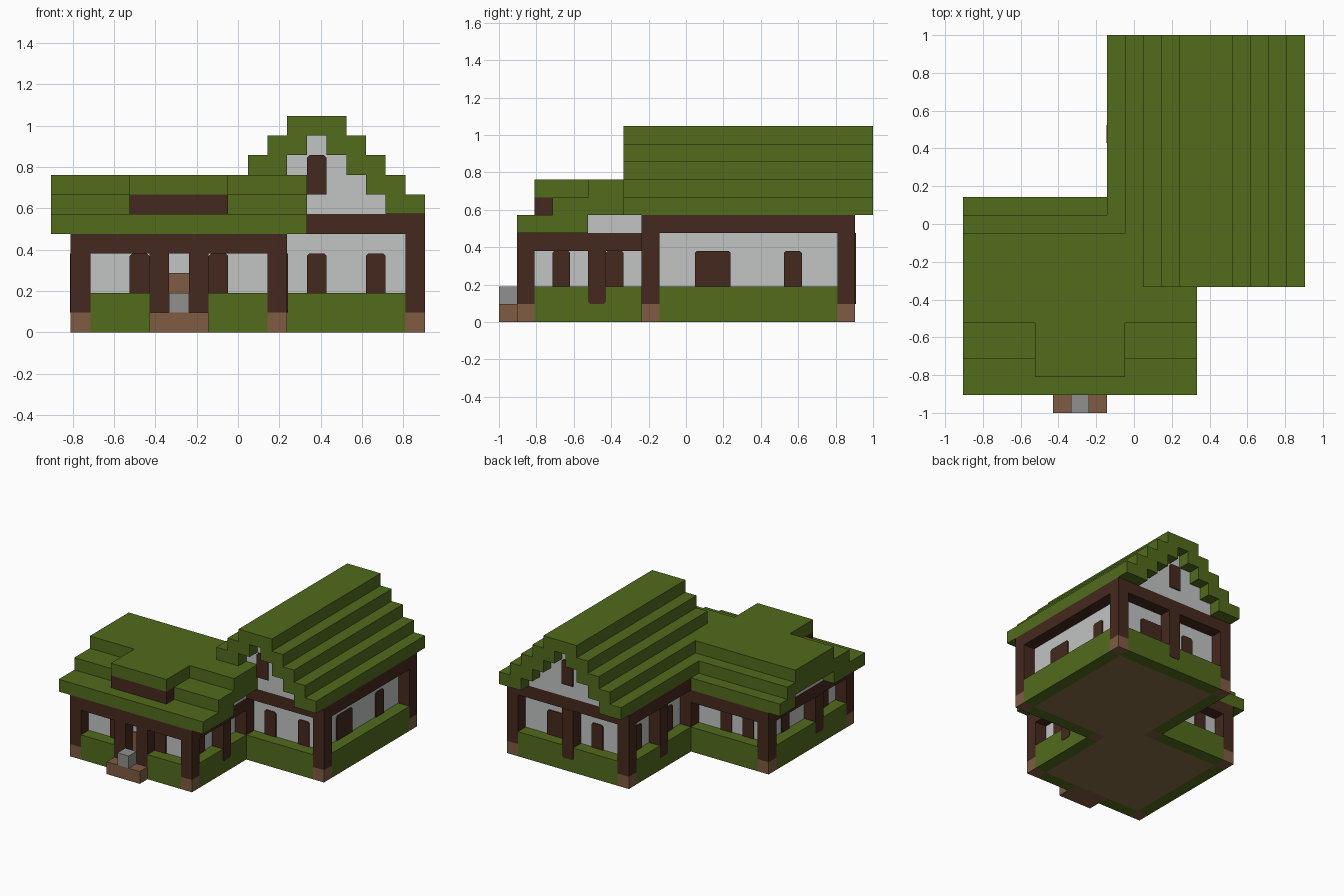
import bpy, bmesh
from mathutils import Vector

if "Cube" in bpy.data.objects:
    bpy.data.objects.remove(bpy.data.objects["Cube"])

U = 2 / 21  # one building block


def material(name, r, g, b):
    m = bpy.data.materials.new(name)
    m.use_nodes = True
    rgba = [(c / 255) ** 2.2 for c in (r, g, b)] + [1]
    m.diffuse_color = rgba
    m.node_tree.nodes["Principled BSDF"].inputs["Base Color"].default_value = rgba
    return m


GREEN = material("moss_green", 83, 106, 34)
DARK = material("dark_timber", 71, 45, 35)
BROWN = material("clay_brown", 127, 92, 68)
WHITE = material("pale_plaster", 192, 195, 194)
GREY = material("stone_grey", 142, 143, 141)
EARTH = material("earth_floor", 136, 108, 74)


def box(name, x, y, z, mat, chamfer=None, along=0):
    """Box from (low, high) spans in blocks; chamfer clips its 'top' or 'bottom' corners."""
    bm = bmesh.new()
    bmesh.ops.create_cube(bm, size=1)
    offset = Vector((9.5, 10.5, 0))
    for v in bm.verts:
        p = [s[0] if c < 0 else s[1] for c, s in zip(v.co, (x, y, z))]
        v.co = (Vector(p) - offset) * U
    if chamfer:
        level = U * (z[1] if chamfer == "top" else z[0])
        edges = [e for e in bm.edges
                 if all(abs(v.co.z - level) < 1e-4 for v in e.verts)
                 and abs(e.verts[0].co[along] - e.verts[1].co[along]) > 1e-4]
        bmesh.ops.bevel(bm, geom=edges, offset=0.012, segments=1, affect="EDGES")
    mesh = bpy.data.meshes.new(name)
    bm.to_mesh(mesh)
    bm.free()
    mesh.materials.append(mat)
    ob = bpy.data.objects.new(name, mesh)
    bpy.context.collection.objects.link(ob)
    return ob


# Each facade: axis it faces along, outward direction, outer plane
FRONT, RIGHT, BACK, LEFT = (1, -1), (0, 1), (1, 1), (0, -1)


def facade_box(name, side, outer, inner, span, z, mat, chamfer=None):
    axis = side[0]
    depth = tuple(sorted((outer, inner)))
    x, y = (depth, span) if axis == 0 else (span, depth)
    return box(name, x, y, z, mat, chamfer, axis)


def window(side, plane, a, b, z=(2, 4), recess=1):
    wall = plane - side[1] * recess
    facade_box("window", side, wall + side[1] * 0.09, wall, (a, b), z, DARK, "top")


def post(side, plane, a, top):
    facade_box("wall_post", side, plane + side[1] * 0.03, plane - side[1],
               (a, a + 1), (1, top), DARK, "bottom")


def hedge(side, plane, a, b):
    facade_box("planter", side, plane, plane - side[1], (a, b), (0, 2), GREEN)


def pillar(i, j, top):
    box("pillar_base", (i, i + 1), (j, j + 1), (0, 1), BROWN)
    box("pillar", (i, i + 1), (j, j + 1), (1, top), DARK)


def beam_ring(x, y, z):
    for j in (y[0], y[1] - 1):
        box("beam", x, (j, j + 1), z, DARK)
    for i in (x[0], x[1] - 1):
        box("beam", (i, i + 1), (y[0] + 1, y[1] - 1), z, DARK)


# Floors and recessed plaster walls
for x, y, top in (((2, 11), (2, 11), 5), ((9, 18), (9, 19), 6)):
    box("floor", x, y, (0, 1), EARTH)
    box("plaster_wall", x, y, (1, top), WHITE)

# Corner pillars and top beams
for i, j in ((1, 1), (11, 1), (1, 11), (11, 8), (8, 11)):
    pillar(i, j, 4)
for i, j in ((18, 8), (18, 19), (8, 19)):
    pillar(i, j, 5)
beam_ring((1, 12), (1, 12), (4, 5))
beam_ring((8, 19), (8, 20), (5, 6))

# Planters along the foot of the walls
for side, plane, a, b in (
        (FRONT, 1, 2, 5), (FRONT, 1, 8, 11), (LEFT, 1, 2, 11),
        (RIGHT, 12, 2, 8), (BACK, 12, 2, 8),
        (FRONT, 8, 12, 18), (RIGHT, 19, 9, 19), (BACK, 20, 9, 18),
        (LEFT, 8, 12, 19)):
    hedge(side, plane, a, b)

# Intermediate posts
post(RIGHT, 12, 5, 4)
post(LEFT, 1, 5, 4)
post(BACK, 20, 13, 5)
post(LEFT, 8, 15, 5)

# Windows
for side, plane, a, b in (
        (FRONT, 1, 4, 5), (FRONT, 1, 8, 9),
        (RIGHT, 12, 3, 4), (RIGHT, 12, 6, 7),
        (LEFT, 1, 3, 4), (LEFT, 1, 8, 9),
        (BACK, 12, 3, 4), (BACK, 12, 5, 6),
        (FRONT, 8, 13, 14), (FRONT, 8, 16, 17),
        (RIGHT, 19, 11, 13), (RIGHT, 19, 16, 17),
        (BACK, 20, 11, 12), (BACK, 20, 14, 16),
        (LEFT, 8, 13, 14), (LEFT, 8, 17, 18)):
    window(side, plane, a, b)
for side, plane in ((FRONT, 8), (BACK, 20)):
    window(side, plane, 13, 14, (7, 9), 0)

# Entrance: door, door posts, steps
box("door", (6, 7), (1.91, 2), (1, 3), BROWN)
for i in (5, 7):
    box("door_post", (i, i + 1), (1, 2), (1, 4), DARK)
box("entrance_step", (5, 8), (0, 2), (0, 1), BROWN)
box("stone_step", (6, 7), (0, 1), (1, 2), GREY)

# Front wing roof: stepped courses with plaster gable ends
box("front_gable", (1, 12), (5, 10), (5, 6), WHITE)
for y, k in (((1, 5), 5), ((10, 12), 5), ((3, 11), 6), ((5, 10), 7)):
    box("front_roof_course", (0, 13), y, (k, k + 1), GREEN)
box("dormer_front", (4, 9), (2, 3), (6, 7), DARK)
box("dormer_roof", (4, 9), (2, 5), (7, 8), GREEN)

# Rear wing roof: mirrored stepped courses around the ridge
for n in range(4):
    z = (6 + n, 7 + n)
    box("rear_gable", (10 + n, 17 - n), (8, 20), z, WHITE)
    for low in (8 + n, 17 - n):
        box("rear_roof_course", (low, low + 2), (7, 21), z, GREEN)
box("roof_ridge", (12, 15), (7, 21), (10, 11), GREEN)
